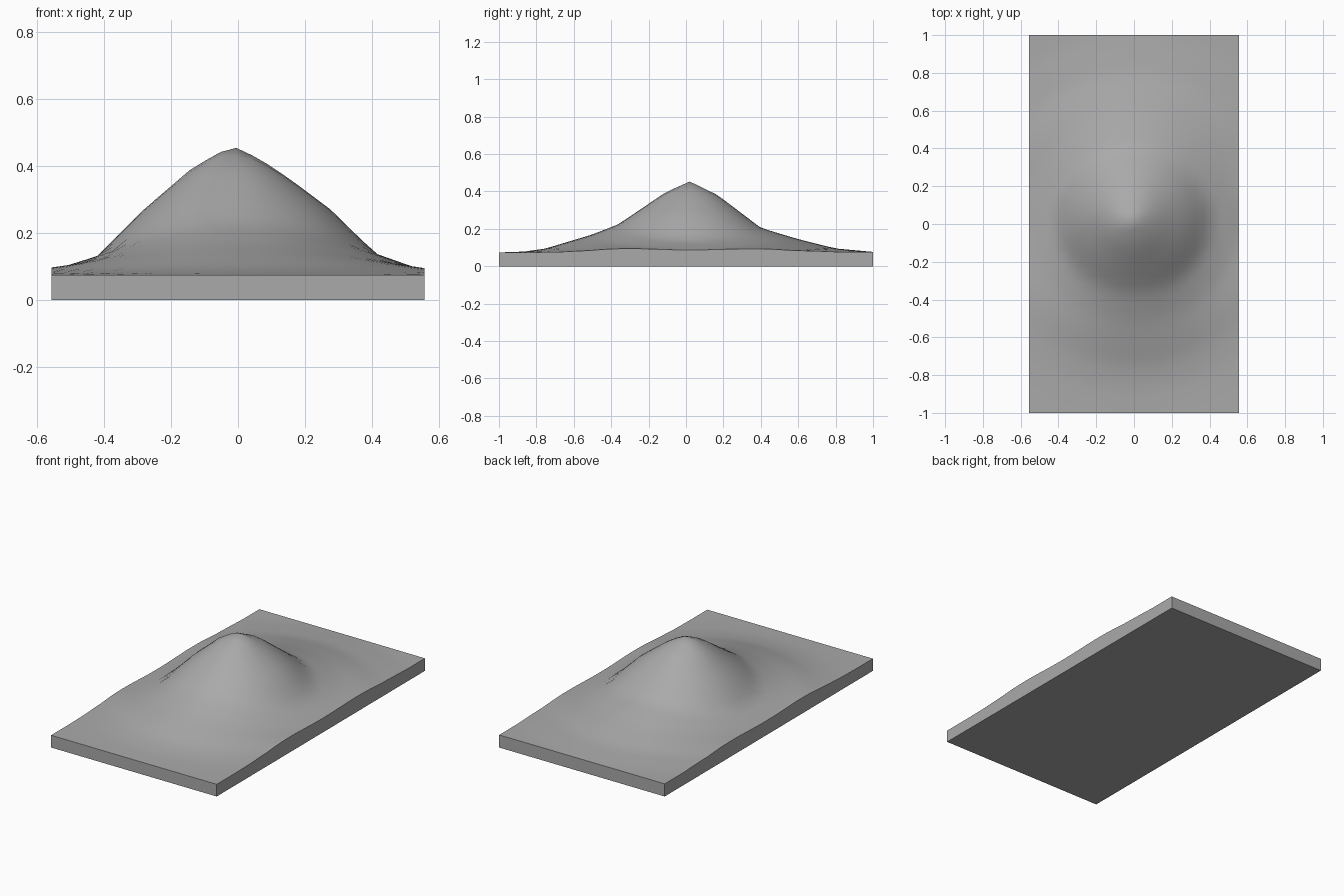
import bpy, bmesh, math
from mathutils import Vector

if "Cube" in bpy.data.objects:
    bpy.data.objects.remove(bpy.data.objects["Cube"], do_unlink=True)

HALF_X, HALF_Y = 0.557, 1.0
PEAK = Vector((-0.005, 0.02))
TOP = 0.453

# Slope profiles: (distance from the summit, height) in four directions
LEFT = [(0, TOP), (0.07, 0.42), (0.16, 0.36), (0.28, 0.27), (0.415, 0.138), (0.56, 0.087), (0.8, 0.074)]
RIGHT = [(0, TOP), (0.05, 0.44), (0.135, 0.39), (0.275, 0.27), (0.415, 0.13), (0.555, 0.087), (0.8, 0.076)]
BACK = [(0, TOP), (0.15, 0.38), (0.38, 0.205), (0.58, 0.145), (0.78, 0.095), (0.98, 0.077)]
FRONT = [(0, TOP), (0.13, 0.395), (0.38, 0.225), (0.52, 0.17), (0.77, 0.095), (0.89, 0.078), (1.02, 0.074)]


def sample(profile, d):
    for (d0, z0), (d1, z1) in zip(profile, profile[1:]):
        if d <= d1:
            return z0 + (z1 - z0) * (d - d0) / (d1 - d0)
    return profile[-1][1]


def height(x, y):
    # Blend the two nearest profiles by direction
    dx, dy = x - PEAK.x, y - PEAK.y
    d = math.hypot(dx, dy)
    if d < 1e-4:
        return TOP
    w = (dx / d) ** 2
    return (w * sample(LEFT if dx > 0 else RIGHT, d)
            + (1 - w) * sample(BACK if dy > 0 else FRONT, d))


rock = bpy.data.materials.new("grey_rock")
rock.use_nodes = True
colour = (0.4, 0.4, 0.4, 1)
rock.diffuse_color = colour
rock.node_tree.nodes["Principled BSDF"].inputs["Base Color"].default_value = colour

# Mountain surface on a regular grid, nudged so one vertex is the summit
bm = bmesh.new()
bmesh.ops.create_grid(bm, x_segments=24, y_segments=42, size=1)
for v in bm.verts:
    x, y = v.co.x, v.co.y
    x = x * HALF_X + PEAK.x * (1 - abs(x))
    y = y * HALF_Y + PEAK.y * (1 - abs(y))
    v.co = (x, y, height(x, y))

# Slab sides and underside
rim = [e for e in bm.edges if e.is_boundary]
skirt = bmesh.ops.extrude_edge_only(bm, edges=rim)["geom"]
for v in skirt:
    if isinstance(v, bmesh.types.BMVert):
        v.co.z = 0
bmesh.ops.contextual_create(bm, geom=[e for e in bm.edges if e.is_boundary])
bmesh.ops.recalc_face_normals(bm, faces=bm.faces)

mesh = bpy.data.meshes.new("mountain_slab")
bm.to_mesh(mesh)
bm.free()
mesh.materials.append(rock)
slab = bpy.data.objects.new("mountain_slab", mesh)
bpy.context.collection.objects.link(slab)
bpy.context.view_layer.objects.active = slab
slab.select_set(True)
bpy.ops.object.shade_smooth_by_angle(angle=math.radians(40))
